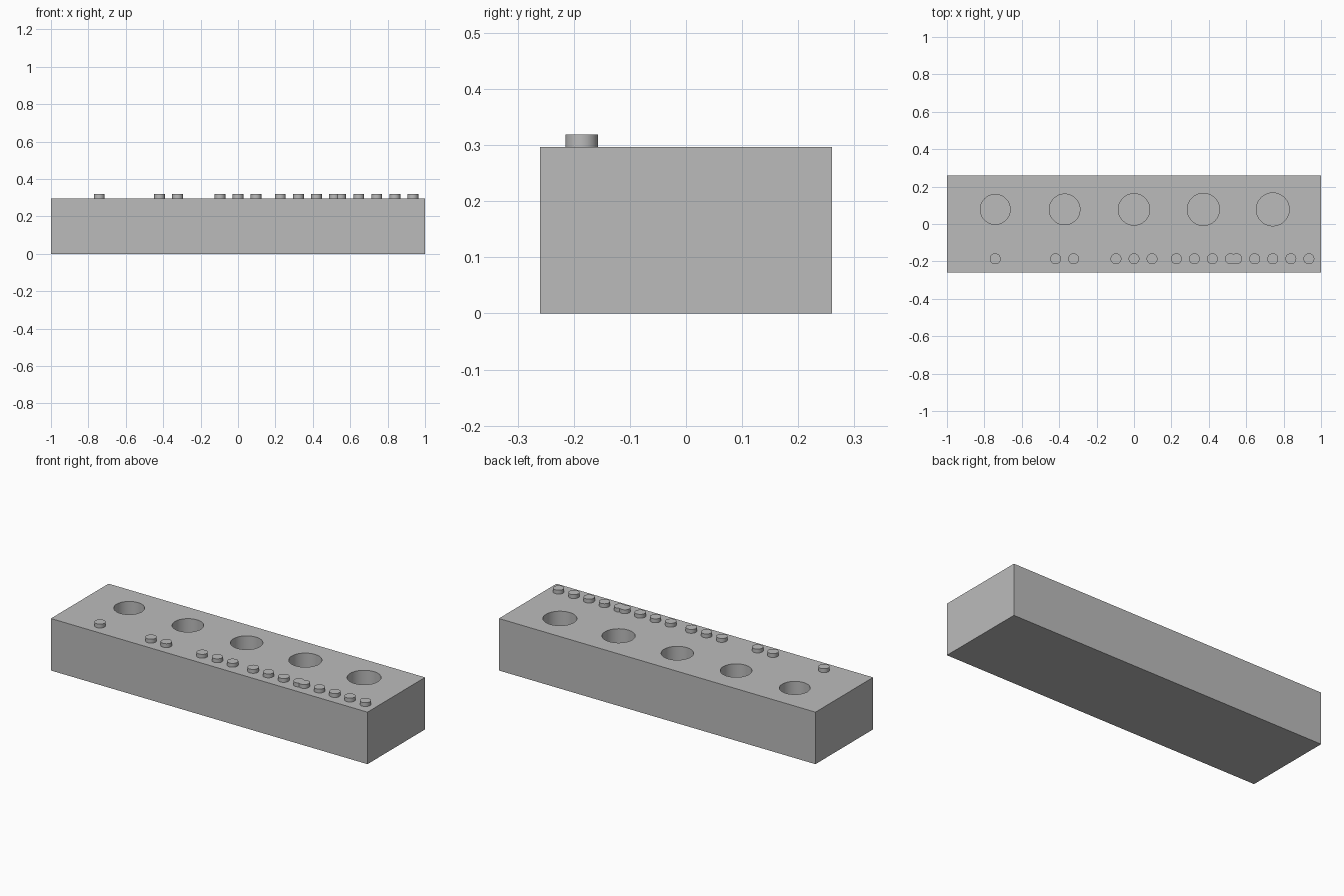
import bpy
import math

if "Cube" in bpy.data.objects:
    bpy.data.objects.remove(bpy.data.objects["Cube"])

LENGTH, DEPTH, HEIGHT = 2.0, 0.52, 0.297
SPACING = 0.371          # distance between hole centres
HOLE_Y, HOLE_DEPTH = 0.078, 0.25
PEG_Y, PEG_RADIUS, PEG_TOP, PEG_STEP = -0.186, 0.029, 0.319, 0.0965

grey = bpy.data.materials.new("plain grey")
grey.diffuse_color = (0.5, 0.5, 0.5, 1)
grey.use_nodes = True
grey.node_tree.nodes["Principled BSDF"].inputs["Base Color"].default_value = grey.diffuse_color


def cylinder(name, x, y, radius, bottom, top, sides):
    bpy.ops.mesh.primitive_cylinder_add(
        vertices=sides, radius=radius, depth=top - bottom,
        location=(x, y, (bottom + top) / 2))
    obj = bpy.context.object
    obj.name = name
    obj.data.materials.append(grey)
    return obj


def combine(target, tool, operation):
    """Apply a boolean with the tool, then remove the tool."""
    mod = target.modifiers.new(operation.lower(), 'BOOLEAN')
    mod.operation = operation
    mod.solver = 'EXACT'
    mod.object = tool
    bpy.context.view_layer.objects.active = target
    bpy.ops.object.modifier_apply(modifier=mod.name)
    bpy.data.objects.remove(tool, do_unlink=True)


# Solid block
bpy.ops.mesh.primitive_cube_add(size=1, location=(0, 0, HEIGHT / 2))
block = bpy.context.object
block.name = "gauge_block"
block.scale = (LENGTH, DEPTH, HEIGHT)
bpy.ops.object.transform_apply(location=True, rotation=False, scale=True)
block.data.materials.append(grey)

for i in range(5):
    x = (i - 2) * SPACING
    # Blind holes, growing slightly from left to right
    hole = cylinder("hole_cutter", x, HOLE_Y, 0.08 + 0.002 * i,
                    HEIGHT - HOLE_DEPTH, HEIGHT + 0.05, 64)
    combine(block, hole, 'DIFFERENCE')
    # Raised marker pegs counting one to five
    for k in range(i + 1):
        peg = cylinder("marker_peg", x + (k - i / 2) * PEG_STEP, PEG_Y,
                       PEG_RADIUS, HEIGHT - 0.02, PEG_TOP, 48)
        combine(block, peg, 'UNION')

# Round walls smooth, rims and corners sharp
bpy.ops.object.select_all(action='DESELECT')
block.select_set(True)
bpy.context.view_layer.objects.active = block
bpy.ops.object.shade_smooth_by_angle(angle=math.radians(30))
